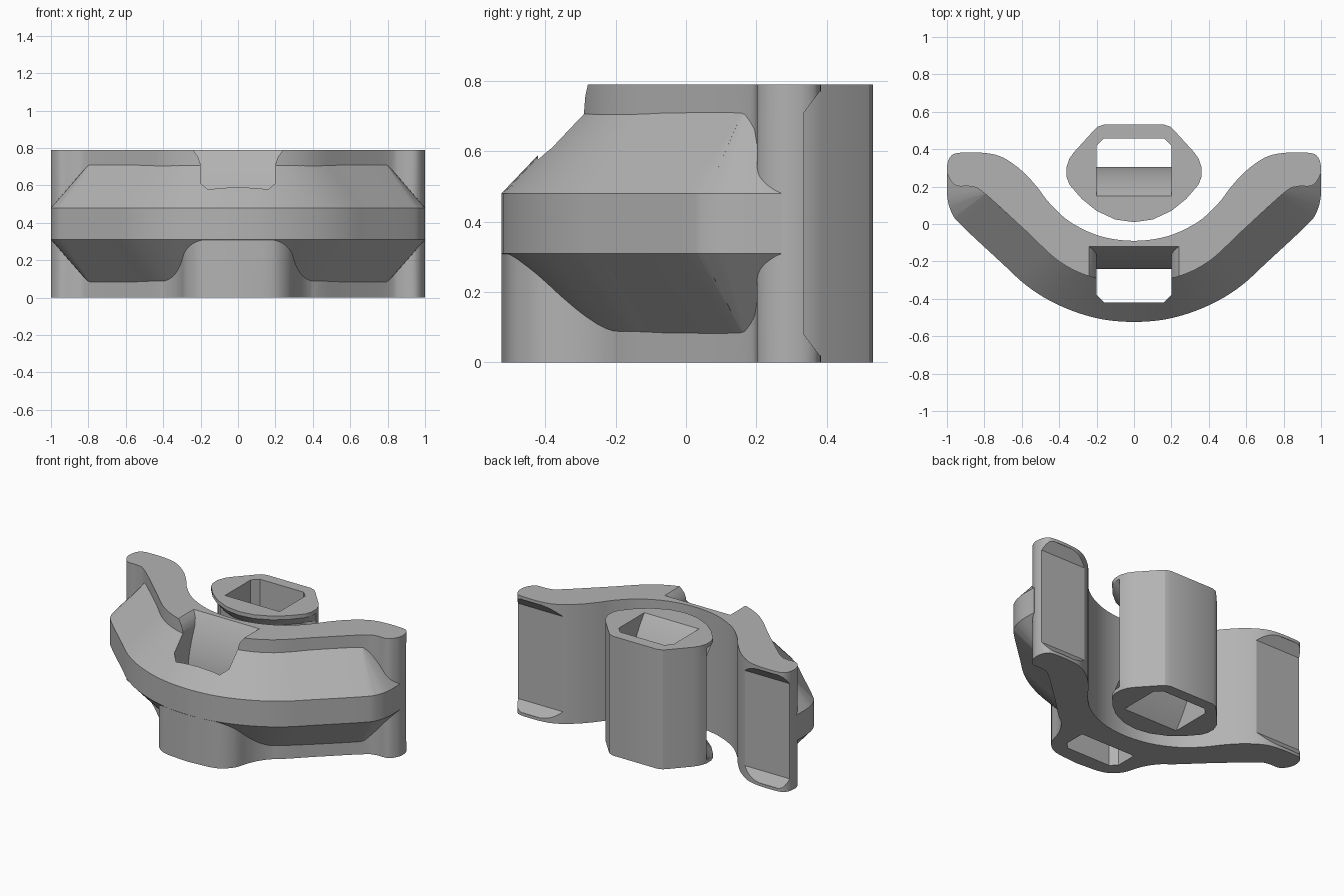
import bpy, math
from mathutils import Vector

cube = bpy.data.objects.get("Cube")
if cube:
    bpy.data.objects.remove(cube)

H = 0.79
MID = H / 2

grey = bpy.data.materials.new("plain_grey")
grey.use_nodes = True
COLOUR = (0.45, 0.45, 0.45, 1)
grey.diffuse_color = COLOUR
grey.node_tree.nodes["Principled BSDF"].inputs["Base Color"].default_value = COLOUR


def mirrored(half):
    """Close a right-half outline that starts and ends on x = 0."""
    return half + [(-x, y) for x, y in reversed(half) if x > 1e-6]


def smooth(pts, steps=5, closed=True):
    """Run a Catmull-Rom curve through the points."""
    p = [Vector(q) for q in pts]
    n = len(p)
    out = []
    for i in range(n if closed else n - 1):
        if closed:
            a, b, c, d = (p[(i + k) % n] for k in (-1, 0, 1, 2))
        else:
            a, b, c, d = (p[min(max(i + k, 0), n - 1)] for k in (-1, 0, 1, 2))
        for s in range(steps):
            t = s / steps
            out.append(0.5 * (2 * b + (c - a) * t + (2 * a - 5 * b + 4 * c - d) * t * t
                              + (3 * b - a - 3 * c + d) * t ** 3))
    if not closed:
        out.append(p[-1])
    return [(v.x, v.y) for v in out]


def loft(name, sections):
    """Solid through a stack of (z, outline) sections of equal point count."""
    n = len(sections[0][1])
    verts = [(x, y, z) for z, outline in sections for x, y in outline]
    faces = [tuple(reversed(range(n))), tuple(range(len(verts) - n, len(verts)))]
    for k in range(len(sections) - 1):
        for i in range(n):
            j = (i + 1) % n
            faces.append((k * n + i, k * n + j, (k + 1) * n + j, (k + 1) * n + i))
    mesh = bpy.data.meshes.new(name)
    mesh.from_pydata(verts, [], faces)
    mesh.materials.append(grey)
    ob = bpy.data.objects.new(name, mesh)
    bpy.context.collection.objects.link(ob)
    return ob


def boolean(target, other, operation):
    """Apply a boolean and remove the helper."""
    mod = target.modifiers.new("cut", "BOOLEAN")
    mod.operation = operation
    mod.solver = "EXACT"
    mod.object = other
    bpy.ops.object.select_all(action="DESELECT")
    bpy.context.view_layer.objects.active = target
    target.select_set(True)
    bpy.ops.object.modifier_apply(modifier=mod.name)
    bpy.data.objects.remove(other)


def finish(ob):
    bpy.ops.object.select_all(action="DESELECT")
    bpy.context.view_layer.objects.active = ob
    ob.select_set(True)
    bpy.ops.object.shade_smooth_by_angle(angle=math.radians(25))


# Bracket: winged plan with rounded lugs
wing = [(0, -.31), (.22, -.285), (.4, -.2), (.58, -.035), (.8, .165), (.87, .2),
        (.95, .205), (.99, .25), (1, .3), (.985, .355), (.94, .38), (.8, .38),
        (.7, .355), (.6, .285), (.52, .2), (.45, .11), (.34, .01), (.18, -.065), (0, -.09)]
plan = smooth(mirrored(wing))
bracket = loft("bracket", [(0, plan), (H, plan)])

# Flat recess behind the lugs, leaving a lip at both ends
recess_prof = [(.335, .08), (.38, .02), (.5, .02), (.5, H - .02), (.38, H - .02), (.335, H - .08)]
recess = loft("recess_cutter", [(-1.1, recess_prof), (1.1, recess_prof)])
for v in recess.data.vertices:
    v.co = (v.co.z, v.co.x, v.co.y)
boolean(bracket, recess, "DIFFERENCE")

# Bevelled flange around the front, from a wide middle to the wing outline
rim_out = [(0, -.525), (.15, -.513), (.3, -.475), (.45, -.41), (.58, -.325),
           (.7, -.215), (.92, -.01), (.975, .06), (.999, .15), (.999, .27)]
rim_in = [(0, -.305), (.13, -.3), (.24, -.275), (.34, -.232), (.43, -.17),
          (.53, -.08), (.77, .14), (.79, .16), (.8, .18), (.8, .27)]
spine = [(.72, .27), (.55, .1), (.35, -.1), (0, -.2)]


def rim(half):
    return mirrored(smooth(half, 4, closed=False) + spine)


flange = loft("flange", [(.083, rim(rim_in)), (.31, rim(rim_out)),
                         (.48, rim(rim_out)), (.71, rim(rim_in))])
boolean(bracket, flange, "UNION")

# Front pillar under the flange
pillar_half = smooth([(0, -.524), (.15, -.512), (.225, -.485), (.28, -.425), (.305, -.35),
                      (.33, -.29), (.37, -.23), (.43, -.17)], 4, closed=False)
pillar_plan = mirrored(pillar_half + [(.3, -.12), (0, -.18)])
pillar = loft("pillar", [(0, pillar_plan), (.4, pillar_plan)])
boolean(bracket, pillar, "UNION")


def slot(back, front, half, chamfer):
    """Slot outline with two chamfered corners on the front edge."""
    s = 1 if front > back else -1
    return [(-half, back), (-half, front - s * chamfer), (-half + chamfer, front),
            (half - chamfer, front), (half, front - s * chamfer), (half, back)]


# Strap slot down through the bracket, its back wall curving at the top
levels = [-.02, .2, MID] + [MID + .43 * k / 12 for k in range(1, 13)]
strap = loft("strap_cutter", [
    (z, slot(-.24 + .12 * max(0, (z - MID) / MID) ** 2, -.42,
             .2 + .04 * max(0, (z - .7) / .09) ** 2, .04)) for z in levels])
boolean(bracket, strap, "DIFFERENCE")

# Open notch at the front of the slot
notch_prof = mirrored([(0, .54), (.1, .54), (.2, .62), (.2, .71), (.21, .75), (.24, .79),
                       (.25, .83), (0, .83)])
notch = loft("notch_cutter", [(.27, notch_prof), (.9, notch_prof)])
for v in notch.data.vertices:
    v.co = (v.co.x, -v.co.z, v.co.y)
boolean(bracket, notch, "DIFFERENCE")
finish(bracket)

# Barrel: rounded plan, front waist drawn in between end lips
barrel_half = [(0, .01), (.1, .024), (.2, .07), (.28, .135), (.345, .21), (.36, .25),
               (.362, .3), (.345, .35), (.32, .385), (.22, .495), (.195, .52), (.16, .532), (0, .532)]


def waist(depth):
    centre = Vector((0, .37))
    out = []
    for x, y in barrel_half:
        v = Vector((x, y))
        if y < .26:
            v -= (v - centre).normalized() * depth
        out.append((v.x, v.y))
    return mirrored(out)


barrel = loft("barrel", [(0, waist(0)), (.025, waist(0)), (.08, waist(.045)),
                         (H - .08, waist(.045)), (H - .025, waist(0)), (H, waist(0))])

# Strap slot through the barrel, with a bulging front wall
levels = [MID + .42 * k / 12 for k in range(-12, 13)]
channel = loft("channel_cutter", [
    (z, slot(.305 - .155 * ((z - MID) / MID) ** 2, .458, .2, .04)) for z in levels])
# the slot outline runs clockwise here, so turn its faces outward
channel.data.flip_normals()
boolean(barrel, channel, "DIFFERENCE")
finish(barrel)
